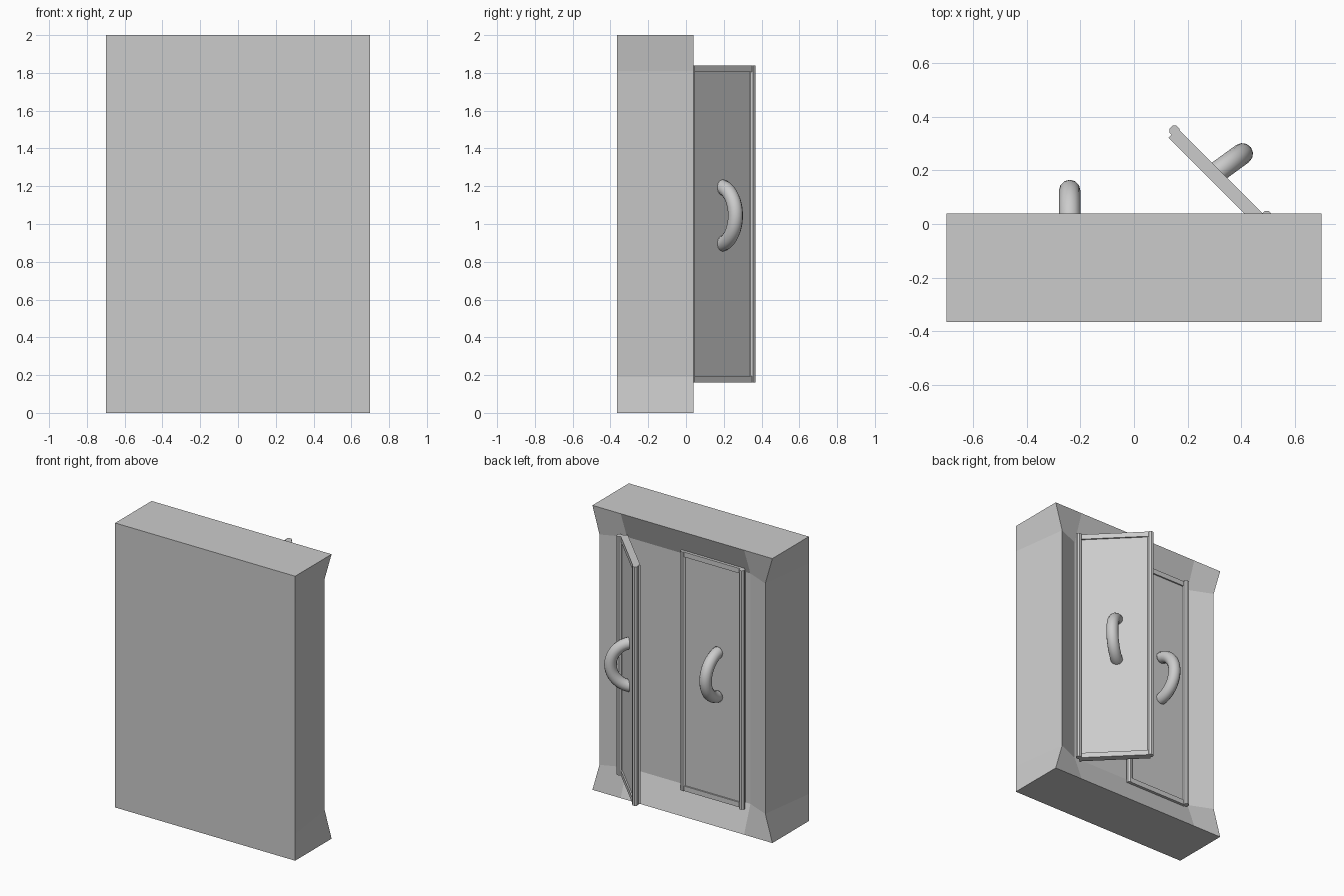
import bpy, bmesh
from math import pi, cos, sin, radians
from mathutils import Matrix, Vector

if "Cube" in bpy.data.objects:
    bpy.data.objects.remove(bpy.data.objects["Cube"], do_unlink=True)

grey = bpy.data.materials.new("plain grey")
grey.use_nodes = True
grey.diffuse_color = (0.6, 0.6, 0.6, 1)
grey.node_tree.nodes["Principled BSDF"].inputs["Base Color"].default_value = (0.6, 0.6, 0.6, 1)


def finish(bm, name, matrix=Matrix(), smooth=False):
    """Turn a bmesh into a named grey object."""
    bmesh.ops.recalc_face_normals(bm, faces=bm.faces)
    bm.transform(matrix)
    mesh = bpy.data.meshes.new(name)
    bm.to_mesh(mesh)
    bm.free()
    mesh.materials.append(grey)
    for poly in mesh.polygons:
        poly.use_smooth = smooth
    obj = bpy.data.objects.new(name, mesh)
    bpy.context.collection.objects.link(obj)
    return obj


def box(name, low, high, matrix):
    low, high = Vector(low), Vector(high)
    bm = bmesh.new()
    bmesh.ops.create_cube(bm, size=1)
    for v in bm.verts:
        v.co = (low + high) / 2 + v.co * (high - low)
    finish(bm, name, matrix)


def bar(name, u, v, matrix):
    """Upright eight-sided bar at the edge of a door."""
    bm = bmesh.new()
    bmesh.ops.create_cone(bm, cap_ends=True, segments=8, radius1=0.02, radius2=0.02, depth=1.68,
                          matrix=Matrix.Translation((u, v, 1)) @ Matrix.Rotation(pi / 8, 4, "Z"))
    finish(bm, name, matrix)


def handle(name, centre, angle):
    """Half ring standing upright, bulging towards the given direction."""
    bm = bmesh.new()
    rings, sides, big, small = 24, 12, 0.155, 0.04
    loops = []
    for i in range(rings + 1):
        a = -pi / 2 + pi * i / rings
        loop = []
        for j in range(sides):
            b = 2 * pi * j / sides
            r = big + small * cos(b)
            loop.append(bm.verts.new((r * cos(a), small * sin(b), r * sin(a))))
        loops.append(loop)
    for p, q in zip(loops, loops[1:]):
        for j in range(sides):
            k = (j + 1) % sides
            bm.faces.new((p[j], p[k], q[k], q[j]))
    # keep only the part in front of the door
    bmesh.ops.bisect_plane(bm, geom=bm.verts[:] + bm.edges[:] + bm.faces[:],
                           plane_co=(0.02, 0, 0), plane_no=(-1, 0, 0), clear_outer=True)
    bmesh.ops.holes_fill(bm, edges=[e for e in bm.edges if e.is_boundary])
    place = Matrix.Translation(centre) @ Matrix.Rotation(radians(angle), 4, "Z")
    finish(bm, name, place, smooth=True)


# Wall block: grids front and back, the back one dished in the middle
bm = bmesh.new()
columns, rows = (-0.7, -0.48, 0.48, 0.7), (0, 0.19, 1.81, 2)
front, back = {}, {}
for i, x in enumerate(columns):
    for j, z in enumerate(rows):
        mid_x, mid_z = i in (1, 2), j in (1, 2)
        front[i, j] = bm.verts.new((x, -0.365, z))
        pinch = 0.645 / 0.7 if mid_z and not mid_x else 1
        back[i, j] = bm.verts.new((x * pinch, -0.03 if mid_x and mid_z else 0.04, z))
for grid in (front, back):
    for i in range(3):
        for j in range(3):
            bm.faces.new((grid[i, j], grid[i + 1, j], grid[i + 1, j + 1], grid[i, j + 1]))
for k in range(3):
    for s in (0, 3):
        for p, q in (((k, s), (k + 1, s)), ((s, k), (s, k + 1))):
            bm.faces.new((front[p], front[q], back[q], back[p]))
finish(bm, "wall_block")


def door(name, matrix):
    """Framed door: local x runs from the hinge, local y points outwards."""
    box(name + "_panel", (0, -0.052, 0.17), (0.465, -0.014, 1.83), matrix)
    for part, z in (("bottom", 0.16), ("top", 1.805)):
        box(name + "_" + part + "_rail", (0, -0.052, z), (0.465, -0.004, z + 0.035), matrix)
    bar(name + "_hinge_bar", 0, 0, matrix)
    bar(name + "_latch_bar", 0.468, -0.018, matrix)


# Open door swung outwards, and the shut door beside it
door("open_door", Matrix.Translation((0.495, 0.03, 0)) @ Matrix.Rotation(radians(135), 4, "Z")
     @ Matrix.Scale(-1, 4, (0, 1, 0)))
door("shut_door", Matrix.Translation((-0.44, 0.005, 0)))
handle("open_door_handle", (0.279, 0.171, 1.045), 36)
handle("shut_door_handle", (-0.24, -0.03, 1.045), 90)
